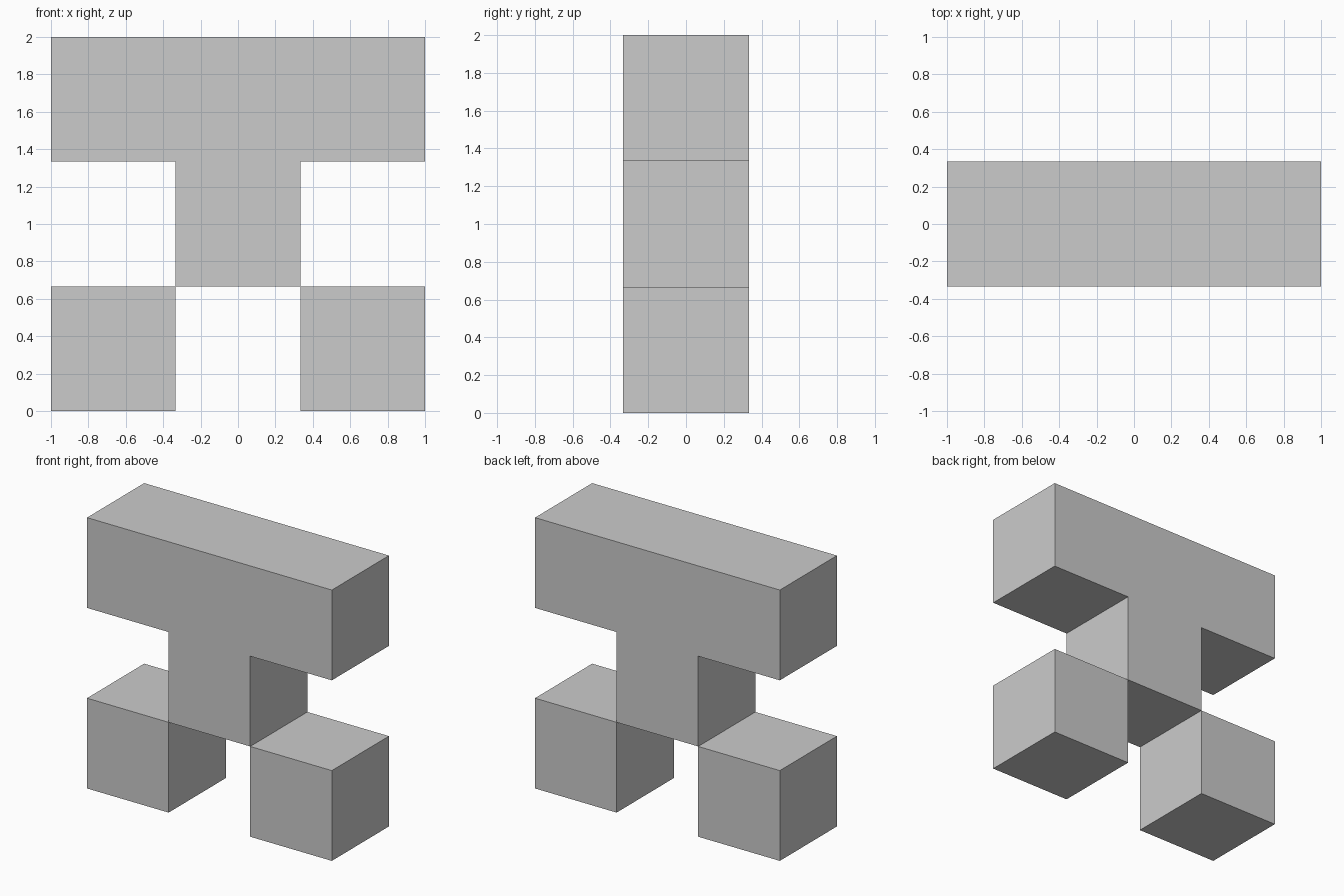
import bpy
import bmesh

if "Cube" in bpy.data.objects:
    bpy.data.objects.remove(bpy.data.objects["Cube"])

U = 2 / 3  # edge length of one cube cell
H = U / 2


def extrude_profile(name, points):
    """Extrude a closed (x, z) profile along y, centred on y = 0."""
    bm = bmesh.new()
    face = bm.faces.new([bm.verts.new((x, -H, z)) for x, z in points])
    result = bmesh.ops.extrude_face_region(bm, geom=[face])
    verts = [v for v in result["geom"] if isinstance(v, bmesh.types.BMVert)]
    bmesh.ops.translate(bm, verts=verts, vec=(0, U, 0))
    bmesh.ops.recalc_face_normals(bm, faces=bm.faces)
    mesh = bpy.data.meshes.new(name)
    bm.to_mesh(mesh)
    bm.free()
    obj = bpy.data.objects.new(name, mesh)
    bpy.context.collection.objects.link(obj)
    return obj


# T-shaped body: top bar and central stem
right_half = [(H, U), (H, 2 * U), (1, 2 * U), (1, 3 * U)]
left_half = [(-x, z) for x, z in reversed(right_half)]
extrude_profile("t_body", right_half + left_half)

# Cube feet, touching the stem along its lower edges
for side, x in (("left", -U), ("right", U)):
    extrude_profile(side + "_foot", [(x - H, 0), (x + H, 0), (x + H, U), (x - H, U)])
